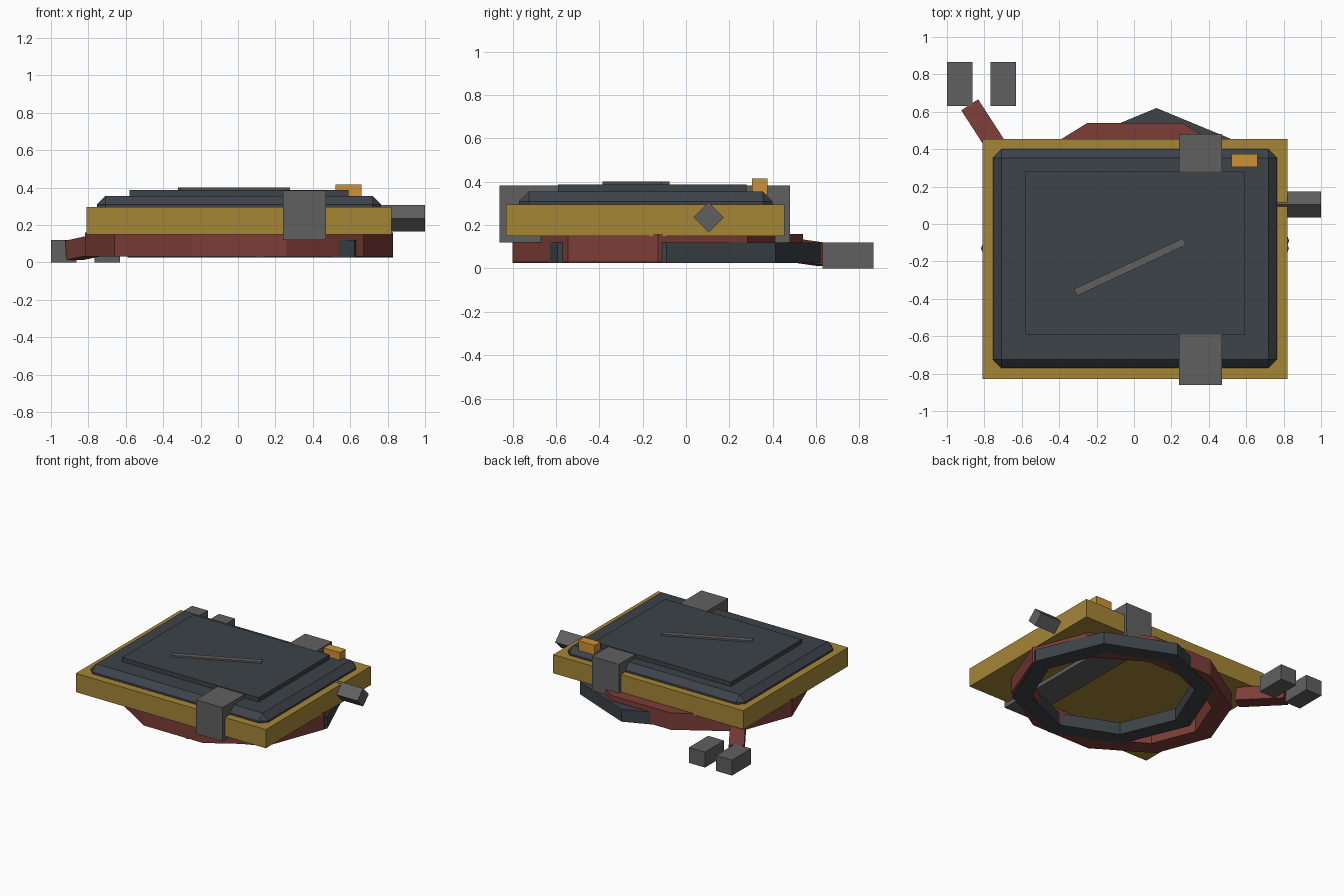
import bpy, math
from mathutils import Matrix, Vector

if "Cube" in bpy.data.objects:
    bpy.data.objects.remove(bpy.data.objects["Cube"])


def material(name, rgb):
    m = bpy.data.materials.new(name)
    m.diffuse_color = (*rgb, 1)
    m.use_nodes = True
    m.node_tree.nodes["Principled BSDF"].inputs["Base Color"].default_value = m.diffuse_color
    return m


GOLD = material("gold", (0.38, 0.24, 0.037))
SLATE = material("slate", (0.046, 0.056, 0.066))
RED = material("brick red", (0.20, 0.047, 0.038))
GREY = material("grey", (0.118, 0.118, 0.118))
ORANGE = material("orange", (0.62, 0.29, 0.035))


def make(name, verts, faces, mat):
    me = bpy.data.meshes.new(name)
    me.from_pydata(verts, [], faces)
    me.materials.append(mat)
    ob = bpy.data.objects.new(name, me)
    bpy.context.collection.objects.link(ob)
    return ob


def box(name, lo, hi, mat, rot=None):
    """Box between two corners, optionally rotated about its centre."""
    c = (Vector(lo) + Vector(hi)) / 2
    h = (Vector(hi) - Vector(lo)) / 2
    r = rot or Matrix.Identity(3)
    verts = [c + r @ Vector((x * h.x, y * h.y, z * h.z))
             for x in (-1, 1) for y in (-1, 1) for z in (-1, 1)]
    faces = [(0, 1, 3, 2), (4, 6, 7, 5), (0, 4, 5, 1),
             (2, 3, 7, 6), (0, 2, 6, 4), (1, 5, 7, 3)]
    return make(name, verts, faces, mat)


def ring(name, centre, rx, ry, width, z0, z1, n, mat):
    """Polygonal ring with a rectangular section."""
    verts, faces = [], []
    for i in range(n):
        a = 2 * math.pi * i / n
        for inset, z in ((0, z0), (0, z1), (width, z1), (width, z0)):
            verts.append((centre[0] + (rx - inset) * math.cos(a),
                          centre[1] + (ry - inset) * math.sin(a), z))
        for k in range(4):
            j, l = (i + 1) % n, (k + 1) % 4
            faces.append((i * 4 + k, j * 4 + k, j * 4 + l, i * 4 + l))
    return make(name, verts, faces, mat)


# Body tray and bevelled cover
box("tray", (-0.81, -0.83, 0.15), (0.82, 0.455, 0.295), GOLD)
cover = box("cover", (-0.755, -0.77, 0.2), (0.765, 0.40, 0.355), SLATE)
bevel = cover.modifiers.new("bevel", 'BEVEL')
bevel.width = 0.046
bevel.segments = 1
box("cover_panel", (-0.58, -0.59, 0.35), (0.59, 0.28, 0.388), SLATE)

# Slanted bar on the panel
box("panel_bar", (-0.343, -0.25, 0.38), (0.3, -0.21, 0.4), GREY,
    Matrix.Rotation(math.radians(25), 3, 'Z'))

# Strap round the body, small orange button, side spigot
box("strap", (0.24, -0.86, 0.12), (0.47, 0.48, 0.383), GREY)
box("button", (0.52, 0.305, 0.34), (0.66, 0.375, 0.415), ORANGE)
box("side_spigot", (0.765, 0.055, 0.186), (1.0, 0.154, 0.285), GREY,
    Matrix.Rotation(math.radians(45), 3, 'X'))

# Coiled cable loops beneath
ring("red_loop", (0.005, -0.13), 0.823, 0.705, 0.14, 0.03, 0.16, 10, RED)
ring("dark_loop", (0.12, -0.09), 0.71, 0.71, 0.13, 0.025, 0.12, 8, SLATE)

# Cable tail, running outward and slightly down to the plugs
start, end = Vector((-0.68, 0.33, 0.107)), Vector((-0.875, 0.632, 0.064))
mid, length = (start + end) / 2, (end - start).length
half = Vector((0.054, length / 2, 0.052))
box("cable_tail", mid - half, mid + half, RED,
    (end - start).to_track_quat('Y', 'Z').to_matrix())

# Pair of plugs
for side, x in (("left", -1.0), ("right", -0.768)):
    box(side + "_plug", (x, 0.63, 0), (x + 0.137, 0.865, 0.12), GREY)
